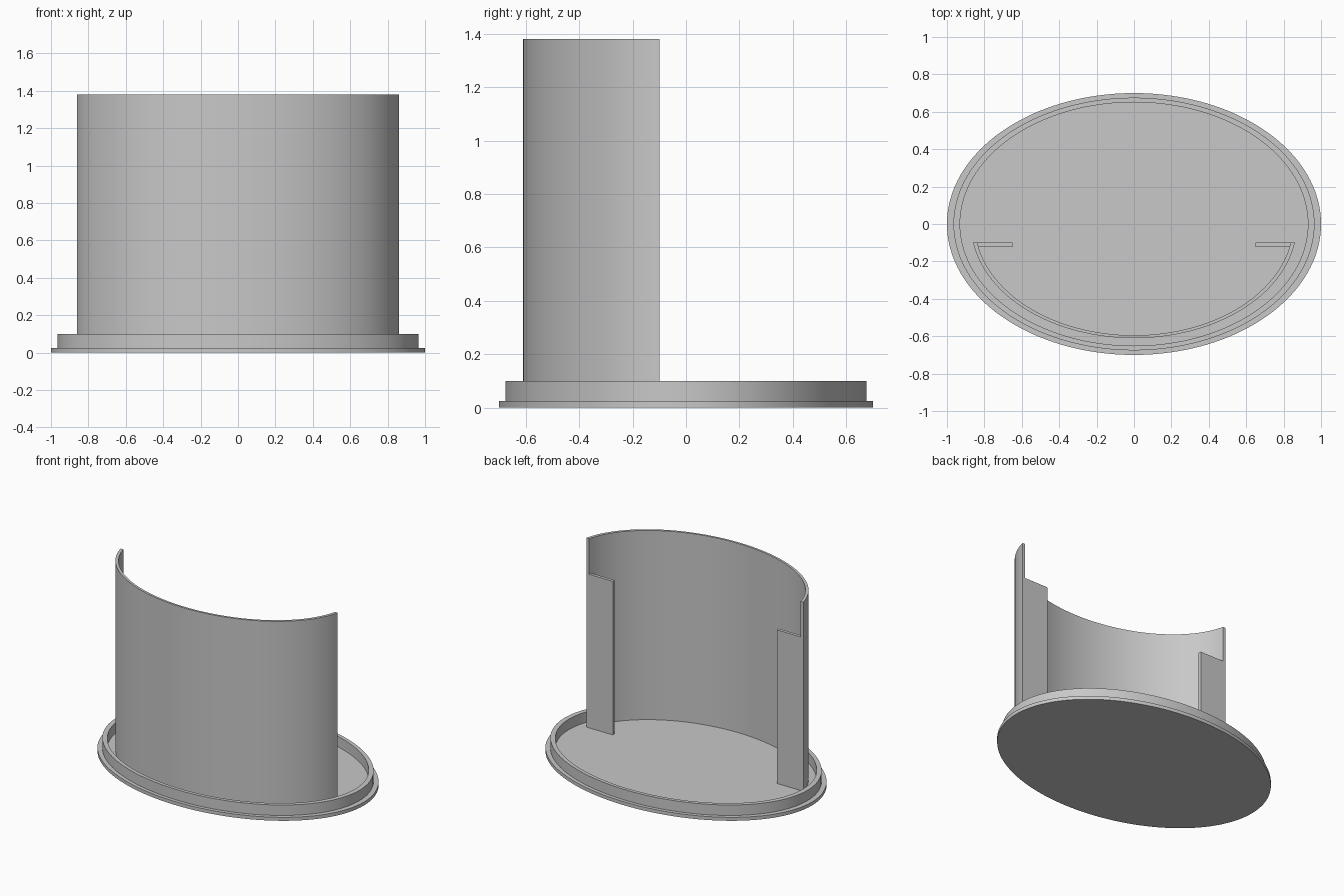
import bpy, bmesh, math

if "Cube" in bpy.data.objects:
    bpy.data.objects.remove(bpy.data.objects["Cube"])

SQUASH = 0.7          # depth of every oval relative to its width
SEGMENTS = 128
FLOOR, RIM_TOP, WALL_TOP, FLAP_TOP = 0.025, 0.1, 1.38, 1.125
CUT_Y = -0.1          # back edge of the wall
OUTER, INNER = 0.872, 0.85

grey = bpy.data.materials.new("plain grey")
grey.use_nodes = True
colour = (0.58, 0.58, 0.58, 1)
grey.diffuse_color = colour
grey.node_tree.nodes["Principled BSDF"].inputs["Base Color"].default_value = colour


def finish(name, bm):
    bmesh.ops.recalc_face_normals(bm, faces=bm.faces)
    mesh = bpy.data.meshes.new(name)
    bm.to_mesh(mesh)
    bm.free()
    mesh.materials.append(grey)
    obj = bpy.data.objects.new(name, mesh)
    bpy.context.collection.objects.link(obj)
    bpy.ops.object.select_all(action='DESELECT')
    obj.select_set(True)
    bpy.context.view_layer.objects.active = obj
    bpy.ops.object.shade_smooth_by_angle(angle=math.radians(30))


def oval_point(radius, angle):
    return radius * math.cos(angle), SQUASH * radius * math.sin(angle)


def oval_x(radius, y):
    return math.sqrt(radius ** 2 - (y / SQUASH) ** 2)


def prism(name, outline, bottom, top):
    bm = bmesh.new()
    rings = [[bm.verts.new((x, y, z)) for x, y in outline] for z in (bottom, top)]
    n = len(outline)
    for i in range(n):
        j = (i + 1) % n
        bm.faces.new((rings[0][i], rings[0][j], rings[1][j], rings[1][i]))
    bm.faces.new(rings[0])
    bm.faces.new(rings[1])
    finish(name, bm)


# Oval base with a stepped, raised rim around a recessed floor
profile = [(1, 0), (1, FLOOR), (0.965, FLOOR), (0.965, RIM_TOP),
           (0.93, RIM_TOP), (0.93, FLOOR)]
bm = bmesh.new()
rings = [[bm.verts.new((*oval_point(r, math.tau * i / SEGMENTS), z))
          for i in range(SEGMENTS)] for r, z in profile]
for low, high in zip(rings, rings[1:]):
    for i in range(SEGMENTS):
        j = (i + 1) % SEGMENTS
        bm.faces.new((low[i], low[j], high[j], high[i]))
bm.faces.new(rings[0])
bm.faces.new(rings[-1])
finish("oval_base", bm)


# Curved front wall, cut off flat at the back
def wall_arc(radius, steps=64):
    start = math.asin(CUT_Y / (SQUASH * radius))
    sweep = -math.pi - 2 * start
    return [oval_point(radius, start + sweep * i / steps) for i in range(steps + 1)]


outer, inner = wall_arc(OUTER), wall_arc(INNER)
bm = bmesh.new()
sections = [[bm.verts.new((x, y, z)) for (x, y), z in
             ((o, FLOOR), (o, WALL_TOP), (i, WALL_TOP), (i, FLOOR))]
            for o, i in zip(outer, inner)]
for a, b in zip(sections, sections[1:]):
    for k in range(4):
        m = (k + 1) % 4
        bm.faces.new((a[k], a[m], b[m], b[k]))
bm.faces.new(sections[0])
bm.faces.new(sections[-1])
finish("curved_wall", bm)

# Flat flaps turned inward from both wall ends
flap_front = CUT_Y - 0.022
for side, name in ((1, "left_flap"), (-1, "right_flap")):
    outline = [(side * 0.65, CUT_Y), (side * oval_x(INNER, CUT_Y), CUT_Y),
               (side * oval_x(INNER, flap_front), flap_front),
               (side * 0.65, flap_front)]
    prism(name, outline, FLOOR, FLAP_TOP)
